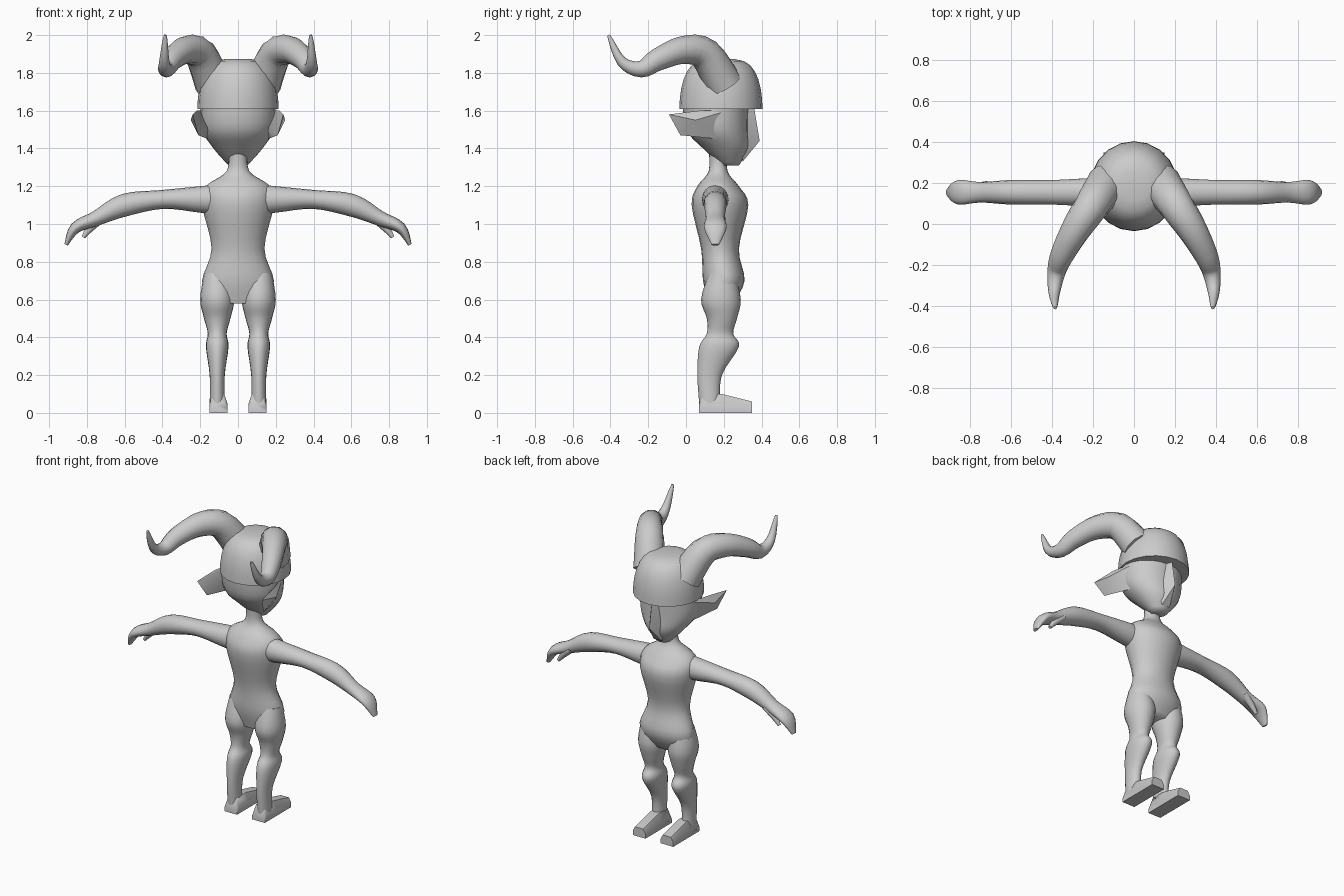
import bpy, bmesh, math
from mathutils import Vector

if "Cube" in bpy.data.objects:
    bpy.data.objects.remove(bpy.data.objects["Cube"])

GREY = (0.6, 0.6, 0.6, 1)
clay = bpy.data.materials.new("clay_grey")
clay.use_nodes = True
clay.diffuse_color = GREY
clay.node_tree.nodes["Principled BSDF"].inputs["Base Color"].default_value = GREY

RIGHTWARD = Vector((1, 0, 0))
FORWARD = Vector((0, 1, 0))
UP = Vector((0, 0, 1))


def finish(name, bm, angle):
    """Turn the bmesh into a shaded object; edges sharper than angle stay crisp."""
    bmesh.ops.recalc_face_normals(bm, faces=bm.faces)
    mesh = bpy.data.meshes.new(name)
    bm.to_mesh(mesh)
    bm.free()
    mesh.materials.append(clay)
    part = bpy.data.objects.new(name, mesh)
    bpy.context.collection.objects.link(part)
    bpy.ops.object.select_all(action="DESELECT")
    part.select_set(True)
    bpy.context.view_layer.objects.active = part
    bpy.ops.object.shade_smooth_by_angle(angle=math.radians(angle))


def spline(rows, steps=4):
    """Smoothly interpolate between rows of numbers."""
    last = len(rows) - 1
    result = []
    for i in range(last):
        before, start = rows[max(i - 1, 0)], rows[i]
        end, after = rows[i + 1], rows[min(i + 2, last)]
        for step in range(steps):
            t = step / steps
            ease = t * t * (3 - 2 * t)
            leave = t * (1 - t) ** 2 / 2
            arrive = t * t * (t - 1) / 2
            result.append([b + (c - b) * ease + (c - a) * leave + (d - b) * arrive
                           for a, b, c, d in zip(before, start, end, after)])
    return result + [list(rows[last])]


def loft(name, rows, side, axis=None, mirror=1, sides=16):
    """Skin oval rings along a path of rows: x, y, z, width along side, thickness."""
    centres = [Vector(row[:3]) for row in rows]
    bm = bmesh.new()
    rings = []
    for i, (*_, width, thickness) in enumerate(rows):
        ahead, behind = centres[min(i + 1, len(rows) - 1)], centres[max(i - 1, 0)]
        along = axis or (ahead - behind).normalized()
        across = (side - along * along.dot(side)).normalized()
        normal = along.cross(across)
        ring = []
        for k in range(sides):
            turn = math.tau * k / sides
            point = (centres[i] + across * math.cos(turn) * width
                     + normal * math.sin(turn) * thickness)
            point.x *= mirror
            ring.append(bm.verts.new(point))
        rings.append(ring)
    for low, high in zip(rings, rings[1:]):
        for k in range(sides):
            bm.faces.new((low[k - 1], low[k], high[k], high[k - 1]))
    bm.faces.new(rings[0])
    bm.faces.new(rings[-1])
    finish(name, bm, 60)


def column(name, rows, x=0, mirror=1):
    """Upright loft from rows of height, half width, back and front."""
    path = [(x, (back + front) / 2, z, width, (front - back) / 2)
            for z, width, back, front in rows]
    loft(name, path, RIGHTWARD, UP, mirror, sides=20)


def hull(name, points, mirror=1):
    """Faceted solid wrapped around a few corner points."""
    bm = bmesh.new()
    for x, y, z in points:
        bm.verts.new((x * mirror, y, z))
    bmesh.ops.convex_hull(bm, input=bm.verts)
    loose = [vert for vert in bm.verts if not vert.link_faces]
    bmesh.ops.delete(bm, geom=loose, context="VERTS")
    finish(name, bm, 40)


# Torso from crotch to neck
column("torso", spline([
    (.58, .15, .12, .25), (.7, .19, .09, .31), (.87, .14, .08, .28), (1.1, .19, .03, .33),
    (1.2, .17, .06, .28), (1.28, .06, .12, .22), (1.4, .05, .12, .22)]))

# Face narrowing to the chin
column("face", spline([
    (1.31, .05, .19, .28), (1.4, .13, .09, .33), (1.5, .19, 0, .33), (1.65, .2, -.02, .33)]))

# Domed skull cap that overhangs the brow
dome = []
for step in range(8):
    lift = math.radians(12 * step)
    spread = math.sqrt(math.cos(lift))
    depth = .22 * spread
    dome.append((1.61 + .265 * math.sin(lift), .215 * spread, .185 - depth, .185 + depth))
column("cap", dome)

# Wedge nose running down to the chin
ridge = [(0, .36, 1.62), (0, .36, 1.52), (0, .39, 1.44)]
flanks = [(side * x, .3, z) for side in (-1, 1)
          for x, z in ((.03, 1.62), (.06, 1.44), (.03, 1.33))]
hull("nose", ridge + flanks)

for label, mirror in (("left", 1), ("right", -1)):
    # Horn sweeping out and back, tapering to an upturned tip
    curve = spline([
        (.13, .2, 1.74), (.2, .1, 1.9), (.28, -.02, 1.92), (.35, -.15, 1.87),
        (.38, -.24, 1.82), (.39, -.34, 1.86), (.385, -.41, 2)])
    horn = []
    for i, centre in enumerate(curve):
        radius = .1 * (1 - i / len(curve)) ** .8
        horn.append((*centre, radius, radius))
    loft(label + "_horn", horn, RIGHTWARD, mirror=mirror, sides=12)

    # Pointed ear swept backwards
    hull(label + "_ear", [
        (.18, .22, 1.6), (.22, .07, 1.6), (.24, -.09, 1.58), (.21, -.03, 1.47),
        (.16, .17, 1.45), (.25, .05, 1.55), (.15, .1, 1.5)], mirror)

    # Arm flowing into a drooping mitten hand: x, height, width, thickness
    arm = [(.1, 1.13, .07, .08), (.2, 1.13, .07, .07), (.4, 1.13, .06, .05),
           (.6, 1.1, .06, .06), (.75, 1.03, .05, .04), (.86, .98, .06, .03),
           (.91, .89, .02, .01)]
    thumb = [(.72, 1.03, .03, .02), (.78, .98, .02, .02), (.82, .93, .01, .01)]
    for part, y, rows in (("arm", .155, arm), ("thumb", .18, thumb)):
        path = [(x, y, z, width, thick) for x, z, width, thick in rows]
        loft(f"{label}_{part}", spline(path), FORWARD, mirror=mirror)

    # Leg with calf, knee and thigh
    column(label + "_leg", spline([
        (.05, .04, .07, .18), (.2, .04, .06, .19), (.35, .06, .07, .28), (.42, .05, .11, .25),
        (.5, .07, .11, .27), (.6, .09, .08, .29), (.74, .07, .12, .26)]), .11, mirror)

    # Boxy foot, highest at the ankle
    hull(label + "_foot", [
        (.103 + side * width, y, z)
        for y, height in ((.07, .05), (.09, .1), (.19, .1), (.35, .06))
        for width, z in ((.047, 0), (.047, height / 2), (.03, height))
        for side in (-1, 1)], mirror)
